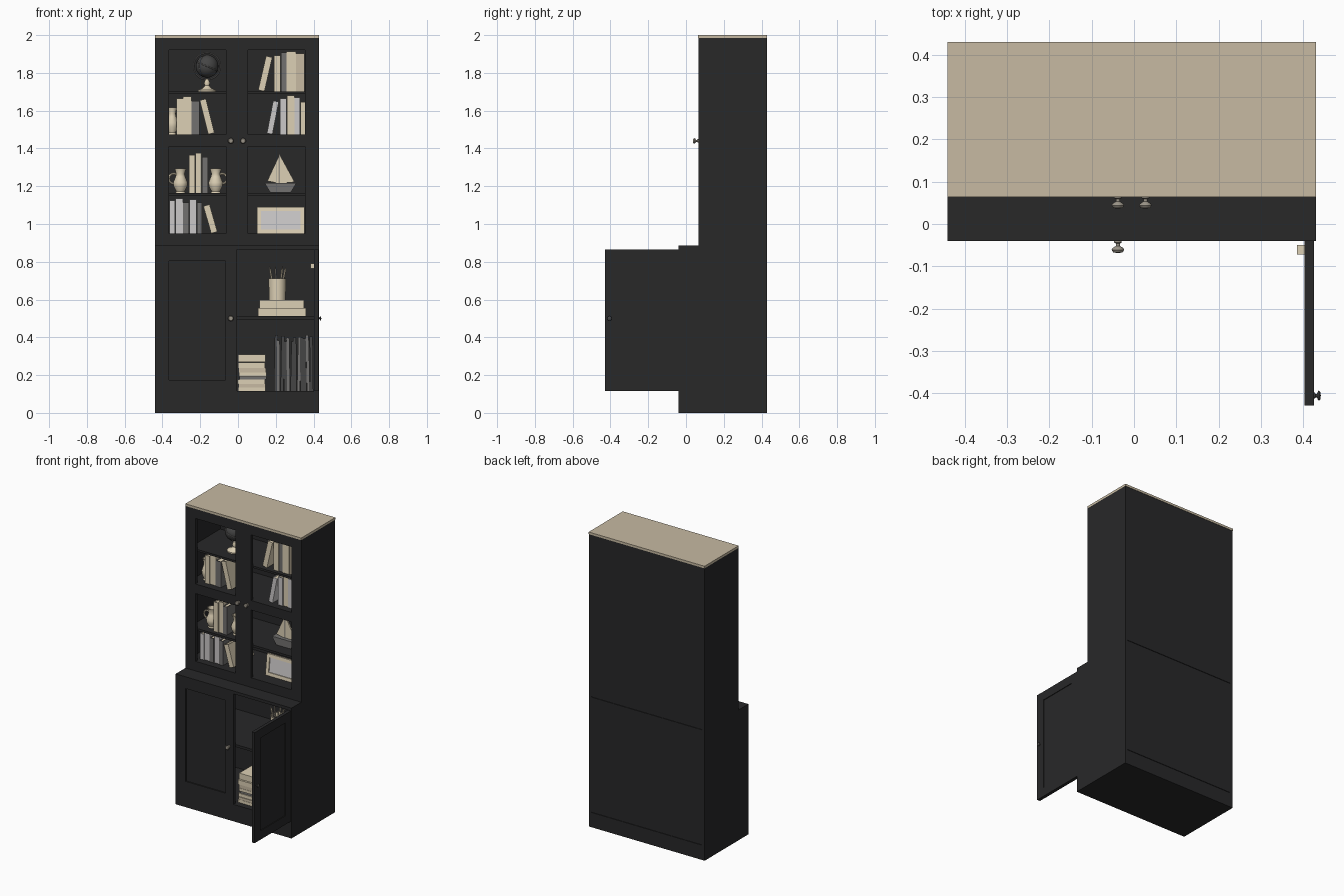
import bpy, bmesh, math, random
from mathutils import Matrix, Vector

if "Cube" in bpy.data.objects:
    bpy.data.objects.remove(bpy.data.objects["Cube"])

random.seed(4)


def mat(name, r, g, b):
    m = bpy.data.materials.new(name)
    m.diffuse_color = (r, g, b, 1)
    m.use_nodes = True
    m.node_tree.nodes["Principled BSDF"].inputs["Base Color"].default_value = m.diffuse_color
    return m


BLACK = mat("black_paint", .021, .021, .022)
TAN = mat("tan_top", .57, .49, .36)
CREAM = mat("cream", .72, .63, .46)
WHITE = mat("pale_grey", .60, .58, .58)
GREY = mat("mid_grey", .17, .165, .16)
CHAR = mat("charcoal", .06, .06, .06)
METAL = mat("warm_metal", .33, .30, .25)


def finish(name, bm, mats, loc=(0, 0, 0), rot=(0, 0, 0), smooth=False):
    bmesh.ops.recalc_face_normals(bm, faces=bm.faces)
    me = bpy.data.meshes.new(name)
    bm.to_mesh(me)
    bm.free()
    for m in mats:
        me.materials.append(m)
    ob = bpy.data.objects.new(name, me)
    bpy.context.collection.objects.link(ob)
    ob.location, ob.rotation_euler = loc, rot
    if smooth:
        bpy.context.view_layer.objects.active = ob
        ob.select_set(True)
        bpy.ops.object.shade_smooth_by_angle(angle=math.radians(40))
        ob.select_set(False)
    return ob


def add_box(bm, x0, x1, y0, y1, z0, z1, mi=0):
    m = Matrix.Translation(((x0 + x1) / 2, (y0 + y1) / 2, (z0 + z1) / 2)) @ Matrix.Diagonal((x1 - x0, y1 - y0, z1 - z0, 1))
    for v in bmesh.ops.create_cube(bm, size=1, matrix=m)["verts"]:
        for f in v.link_faces:
            f.material_index = mi


def box(name, x0, x1, y0, y1, z0, z1, m=BLACK):
    bm = bmesh.new()
    add_box(bm, x0, x1, y0, y1, z0, z1)
    return finish(name, bm, [m])


def extrude(bm, faces, depth):
    g = bmesh.ops.extrude_face_region(bm, geom=faces)["geom"]
    bmesh.ops.translate(bm, vec=(0, depth, 0), verts=[v for v in g if isinstance(v, bmesh.types.BMVert)])


def frame(name, xs, zs, holes, y, depth, m=BLACK, **kw):
    """Slab on a grid of cells, some of them left open."""
    bm = bmesh.new()
    vs = [[bm.verts.new((x, y, z)) for z in zs] for x in xs]
    faces = [bm.faces.new((vs[i][j], vs[i + 1][j], vs[i + 1][j + 1], vs[i][j + 1]))
             for i in range(len(xs) - 1) for j in range(len(zs) - 1) if (i, j) not in holes]
    extrude(bm, faces, depth)
    return finish(name, bm, [m], **kw)


def prism(name, pts, y, depth, m):
    bm = bmesh.new()
    extrude(bm, [bm.faces.new([bm.verts.new((x, y, z)) for x, z in pts])], depth)
    return finish(name, bm, [m])


def lathe(name, prof, m, loc, rot=(0, 0, 0), steps=24):
    bm = bmesh.new()
    vs = [bm.verts.new((r, 0, z)) for r, z in prof]
    es = [bm.edges.new(p) for p in zip(vs, vs[1:])]
    bmesh.ops.spin(bm, geom=vs + es, cent=(0, 0, 0), axis=(0, 0, 1), angle=math.tau, steps=steps)
    bmesh.ops.remove_doubles(bm, verts=bm.verts, dist=1e-5)
    return finish(name, bm, [m], loc, rot, True)


def ring(name, R, r, m, loc, rot=(0, 0, 0)):
    pts = [(R + r * math.cos(a * math.tau / 8), r * math.sin(a * math.tau / 8)) for a in range(9)]
    return lathe(name, pts, m, loc, rot, 32)


def book(name, x, z, w, h, m, lean=0, y=.11, d=.22):
    """Two boards and a spine around a page block; 90 degrees lies flat."""
    bm = bmesh.new()
    t = min(.005, w / 4)
    add_box(bm, 0, t, 0, d, 0, h)
    add_box(bm, w - t, w, 0, d, 0, h)
    add_box(bm, t, w - t, 0, t, 0, h)
    add_box(bm, t, w - t, t, d - .006, .004, h - .004, 1)
    a = math.radians(lean)
    return finish(name, bm, [m, CREAM], (x, y, z + max(0, w * math.sin(a))), (0, a, 0))


def row(name, x, z, books):
    for i, (w, h, m) in enumerate(books):
        book(f"{name}_{i + 1}", x, z, w - .002, h, m, y=.11 + .006 * (i % 2))
        x += w


# Carcass: sides, backs, floors, shelves and top
L, R, BK = -.44, .43, .428
for nm, y0, z0, z1 in (("lower", -.02, 0, .885), ("upper", .085, .885, 1.985)):
    box(nm + "_left_side", L, L + .02, y0, BK, z0, z1)
    box(nm + "_right_side", R - .02, R, y0, BK, z0, z1)
box("back_lining", L + .02, R - .02, .41, .424, 0, 1.985)
for i, (z0, z1) in enumerate(((0, .1), (.103, .883), (.887, 1.985))):
    box(f"back_panel_{i + 1}", L + .02, R - .02, .424, BK, z0, z1)
box("lower_floor", L + .02, R - .02, -.02, .41, 0, .115)
box("lower_shelf", L + .02, R - .02, -.015, .41, .495, .512)
box("lower_top", L + .02, R - .02, -.02, .41, .865, .885)
box("upper_floor", L + .02, R - .02, .085, .41, .885, .95)
for i, (z0, z1) in enumerate(((1.15, 1.165), (1.41, 1.475), (1.688, 1.702))):
    box(f"upper_shelf_{i + 1}", L + .02, R - .02, .085, .41, z0, z1)
box("upper_ceiling", L + .02, R - .02, .085, .41, 1.95, 1.985)
box("top_board", L, R, .064, .43, 1.985, 2.0, TAN)

# Fronts and doors
frame("upper_front", [L, -.365, -.063, .053, .355, R], [.885, .95, 1.41, 1.475, 1.92, 1.985],
      {(1, 1), (1, 3), (3, 1), (3, 3)}, .065, .02)
frame("lower_front", [L, -.365, -.065, -.005, .407, R], [0, .115, .175, .805, .865, .885],
      {(1, 2), (3, 1), (3, 2), (3, 3)}, -.04, .02)
box("closed_door_panel", -.37, -.06, -.032, -.022, .17, .81)
swing = dict(loc=(.425, -.428, 0), rot=(0, 0, math.pi / 2))
frame("open_door", [0, .06, .33, .39], [.115, .175, .805, .865], {(1, 1)}, 0, .022, **swing)
box("open_door_panel", .408, .42, -.37, -.095, .17, .81)
box("hinge", .385, .404, -.072, -.05, .765, .79, CREAM)

# Knobs
KNOB = [(0, 0), (.009, 0), (.009, .004), (.005, .006), (.005, .012), (.013, .017), (.015, .021), (.011, .027), (0, .029)]
for nm, x, y, z in (("upper_left", -.038, .065, 1.44), ("upper_right", .027, .065, 1.44), ("lower_left", -.038, -.04, .5)):
    lathe(nm + "_knob", KNOB, METAL, (x, y, z), (math.pi / 2, 0, 0), 16)
lathe("open_door_knob", [(r * .8, z * .55) for r, z in KNOB], CHAR, (.425, -.405, .5), (0, math.pi / 2, 0), 16)

# Globe on its stand
gx, gy, gz = -.164, .2, 1.835
ball = [(.06 * math.sin(a * math.pi / 12), -.06 * math.cos(a * math.pi / 12)) for a in range(13)]
lathe("globe", ball, CHAR, (gx, gy, gz), (0, .4, 0))
ring("globe_meridian", .071, .004, GREY, (gx, gy, gz), (math.pi / 2, 0, 0))
ring("globe_equator", .061, .003, GREY, (gx, gy, gz), (0, .4, 0))
ring("globe_longitude", .060, .002, GREY, (gx, gy, gz), (math.pi / 2, .4, .8))
lathe("globe_stand", [(0, 0), (.048, 0), (.048, .008), (.025, .016), (.012, .03), (.016, .045), (.008, .065), (0, .065)],
      CREAM, (gx, gy, 1.702))

# Upright book rows and leaning books
row("second_left_book", -.325, 1.475, [(.035, .19, CREAM), (.045, .2, CREAM), (.042, .175, GREY)])
book("second_left_leaning_book", -.158, 1.475, .034, .185, CREAM, -14)
row("third_left_book", -.26, 1.165, [(.035, .2, CREAM), (.035, .21, CREAM), (.032, .19, GREY)])
row("fourth_left_book", -.362, .95, [(.03, .175, WHITE), (.042, .185, WHITE), (.032, .165, GREY), (.04, .18, WHITE), (.03, .165, GREY)])
book("fourth_left_leaning_book", -.142, .95, .034, .15, CREAM, -16)
row("first_right_book", .19, 1.702, [(.038, .19, CREAM), (.03, .205, GREY), (.05, .212, CREAM), (.047, .2, TAN)])
book("first_right_leaning_book", .107, 1.702, .034, .185, CREAM, 13)
row("second_right_book", .222, 1.475, [(.038, .19, WHITE), (.04, .205, CREAM), (.03, .195, WHITE), (.03, .17, CREAM)])
book("second_right_leaning_book", .153, 1.475, .03, .175, WHITE, 11)

# Vase and two jugs
JUG = [(0, 0), (.026, 0), (.022, .008), (.036, .035), (.038, .055), (.026, .085), (.022, .1), (.031, .13), (.027, .13), (.018, .1), (0, .09)]
lathe("vase", [(r * .8, z * 1.1) for r, z in JUG], CREAM, (-.348, .16, 1.475))
for nm, x, s in (("left", -.305, -1), ("right", -.118, 1)):
    lathe(nm + "_jug", JUG, CREAM, (x, .16, 1.165))
    ring(nm + "_jug_handle", .026, .006, CREAM, (x + s * .035, .16, 1.24), (math.pi / 2, 0, 0))

# Model sailboat
prism("boat_hull", [(.14, 1.218), (.31, 1.218), (.28, 1.168), (.17, 1.168)], .165, .06, GREY)
prism("boat_main_sail", [(.222, 1.365), (.222, 1.215), (.30, 1.222)], .19, .01, CREAM)
prism("boat_front_sail", [(.214, 1.355), (.214, 1.215), (.155, 1.228)], .19, .01, CREAM)
box("boat_mast", .214, .222, .19, .2, 1.21, 1.37, METAL)

# Picture frame
tilt = dict(loc=(0, .15, .95), rot=(-.12, 0, 0))
frame("picture_frame", [.1, .122, .33, .352], [0, .022, .12, .142], {(1, 1)}, 0, .016, CREAM, **tilt)
frame("picture", [.118, .334], [.018, .124], set(), .007, .006, WHITE, **tilt)

# Pencil cup on two flat books
book("flat_book_1", .105, .512, .042, .255, CREAM, 90, .03)
book("flat_book_2", .115, .555, .042, .235, CREAM, 90, .04)
cx, cy, cz = .208, .13, .597
lathe("pencil_cup", [(0, 0), (.044, 0), (.046, .115), (.041, .115), (.04, .01), (0, .01)], CREAM, (cx, cy, cz))
for i in range(7):
    a = i * math.tau / 7
    lathe(f"pencil_{i + 1}", [(0, 0), (.005, 0), (.005, .15), (0, .165 + .01 * (i % 2))], (CREAM, METAL)[i % 2],
          (cx + .012 * math.cos(a), cy + .012 * math.sin(a), cz + .012),
          (-.2 * math.sin(a), .2 * math.cos(a), 0), 6)

# Stack of flat books and a row of files
z = .115
for i, t in enumerate((.02, .018, .022, .016, .02, .024, .03, .04)):
    book(f"stacked_book_{i + 1}", random.uniform(-.003, .008), z, t, .145, (CREAM, TAN, CREAM, GREY)[i % 4] if i < 6 else CREAM,
         90, random.uniform(0, .015), .2)
    z += t + .0005
for i in range(12):
    book(f"file_{i + 1}", .19 + i * .0175, .115, .016, random.uniform(.26, .305), GREY if i % 3 == 1 else CHAR,
         random.uniform(-1.5, 1.5), random.uniform(0, .02))
